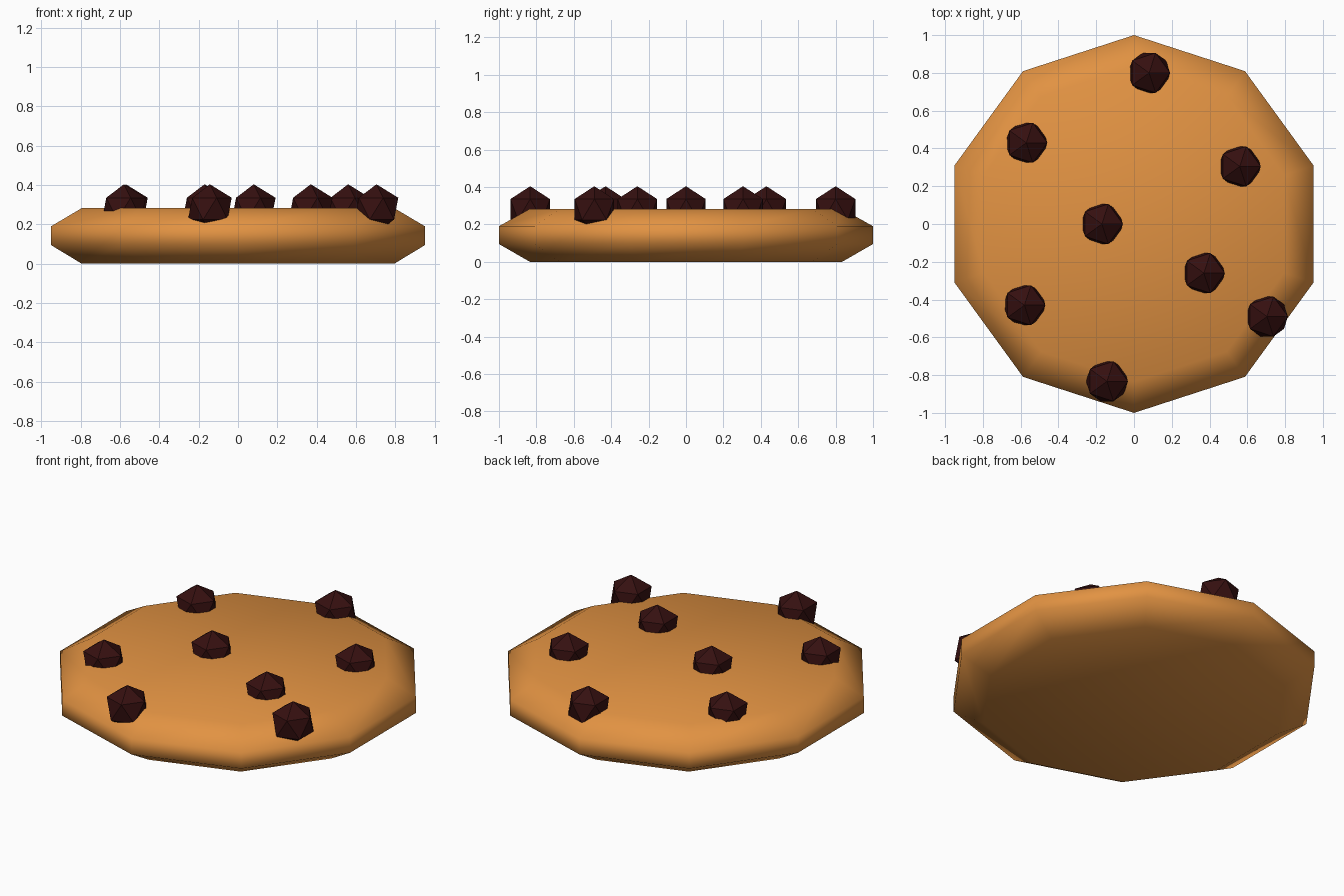
import bpy
import bmesh
import math

cube = bpy.data.objects.get("Cube")
if cube:
    bpy.data.objects.remove(cube, do_unlink=True)


def material(name, color):
    mat = bpy.data.materials.new(name)
    mat.use_nodes = True
    mat.diffuse_color = color
    mat.node_tree.nodes["Principled BSDF"].inputs["Base Color"].default_value = color
    return mat


def add_object(name, bm, mat, smooth):
    bmesh.ops.recalc_face_normals(bm, faces=bm.faces)
    for face in bm.faces:
        face.smooth = smooth
    mesh = bpy.data.meshes.new(name)
    bm.to_mesh(mesh)
    bm.free()
    mesh.materials.append(mat)
    obj = bpy.data.objects.new(name, mesh)
    bpy.context.collection.objects.link(obj)
    return obj


dough = material("baked dough", (0.76, 0.29, 0.055, 1))
chocolate = material("dark chocolate", (0.036, 0.005, 0.005, 1))

# Cookie body: ten-sided rings stacked along a rounded rim profile
SIDES = 10
profile = [(0.835, 0), (1, 0.095), (1, 0.19), (0.835, 0.283)]
bm = bmesh.new()
rings = []
for radius, z in profile:
    angles = [math.pi / 2 + math.tau * i / SIDES for i in range(SIDES)]
    rings.append([bm.verts.new((radius * math.cos(a), radius * math.sin(a), z))
                  for a in angles])
for low, high in zip(rings, rings[1:]):
    for i in range(SIDES):
        j = (i + 1) % SIDES
        bm.faces.new((low[i], low[j], high[j], high[i]))
bm.faces.new(rings[0])
bm.faces.new(rings[-1])
add_object("cookie_body", bm, dough, True)

# Chocolate chips: faceted nuggets half sunk into the top
chips = [(0.08, 0.80), (-0.57, 0.43), (0.56, 0.305), (-0.17, 0),
         (0.37, -0.26), (-0.58, -0.43), (0.704, -0.49), (-0.143, -0.833)]
for number, (x, y) in enumerate(chips, 1):
    bm = bmesh.new()
    bmesh.ops.create_icosphere(bm, subdivisions=1, radius=0.124)
    chip = add_object(f"chocolate_chip_{number}", bm, chocolate, False)
    chip.location = (x, y, 0.28)
